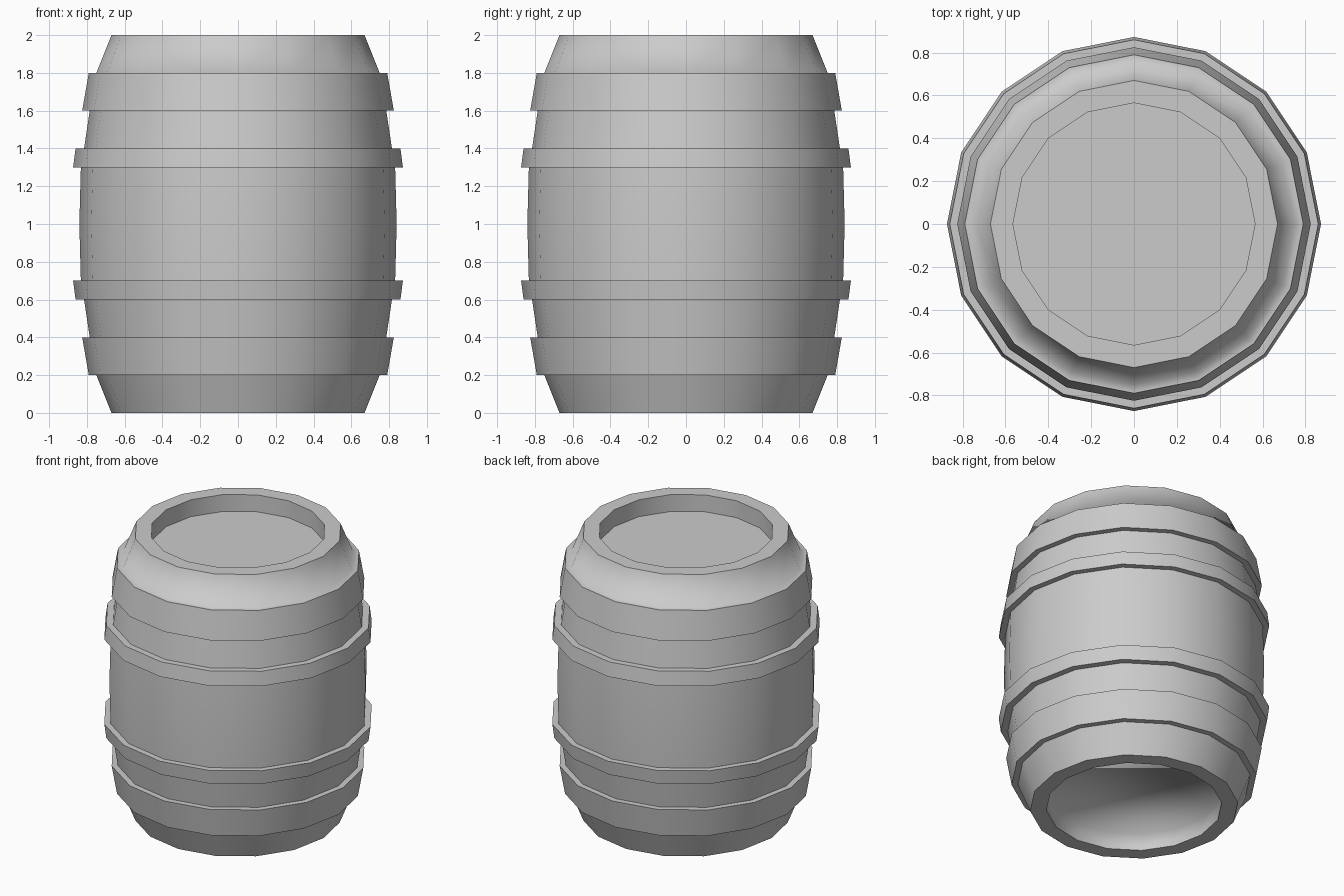
import bpy
import bmesh
import math

SIDES = 16
HEIGHT = 2.0

cube = bpy.data.objects.get("Cube")
if cube:
    bpy.data.objects.remove(cube, do_unlink=True)

# Plain grey material
grey = bpy.data.materials.new("plain_grey")
grey.use_nodes = True
colour = (0.6, 0.6, 0.6, 1.0)
grey.diffuse_color = colour
bsdf = next(n for n in grey.node_tree.nodes if n.type == "BSDF_PRINCIPLED")
bsdf.inputs["Base Color"].default_value = colour
bsdf.inputs["Roughness"].default_value = 0.8

# Lower half of the profile (radius, height): recess, rim, two raised hoops, belly
lower = [
    (0.565, 0.12), (0.565, 0.0), (0.67, 0.0),
    (0.75, 0.2), (0.79, 0.2), (0.825, 0.4), (0.785, 0.4),
    (0.815, 0.6), (0.86, 0.6), (0.873, 0.7), (0.832, 0.7),
    (0.84, 1.0),
]
profile = lower + [(r, HEIGHT - z) for r, z in reversed(lower[:-1])]


def add_ring(bm, radius, z):
    angles = [2 * math.pi * i / SIDES for i in range(SIDES)]
    return [bm.verts.new((radius * math.cos(a), radius * math.sin(a), z)) for a in angles]


# Barrel body: skin the rings, then close both recessed ends
bm = bmesh.new()
rings = [add_ring(bm, r, z) for r, z in profile]
for a, b in zip(rings, rings[1:]):
    for i in range(SIDES):
        j = (i + 1) % SIDES
        bm.faces.new((a[i], a[j], b[j], b[i]))
bm.faces.new(rings[0][::-1])
bm.faces.new(rings[-1])
bmesh.ops.recalc_face_normals(bm, faces=bm.faces)

# Smooth staves with crisp hoops; the bottom recess and top shoulder blend softly
soft = set(rings[0]) | set(rings[-4])
for face in bm.faces:
    face.smooth = True
for edge in bm.edges:
    blended = all(v in soft for v in edge.verts)
    edge.smooth = blended or edge.calc_face_angle(0) < math.radians(30)

mesh = bpy.data.meshes.new("barrel")
bm.to_mesh(mesh)
bm.free()
mesh.materials.append(grey)
barrel = bpy.data.objects.new("barrel", mesh)
bpy.context.collection.objects.link(barrel)
